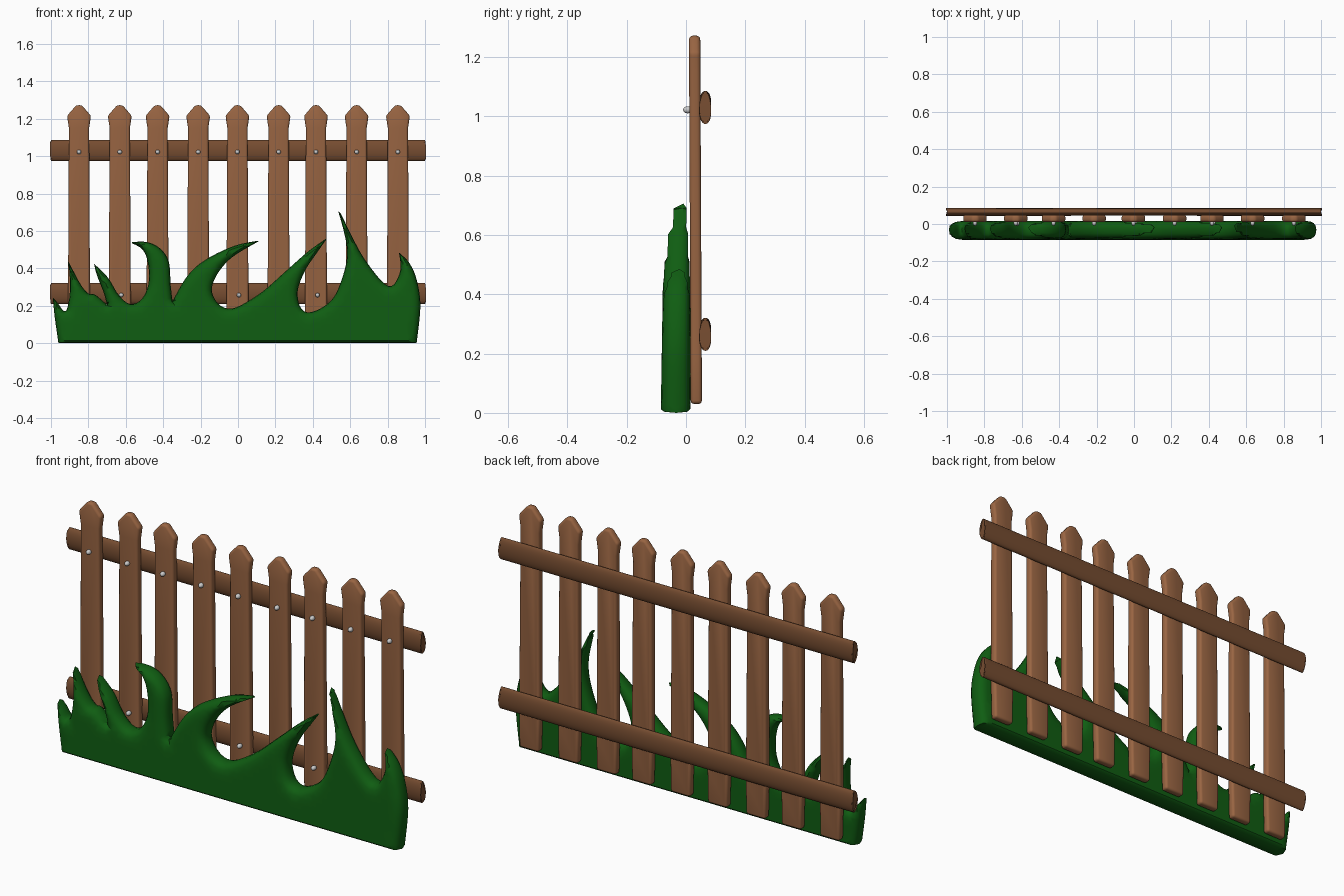
import bpy, bmesh, math
from mathutils import Vector, geometry

if "Cube" in bpy.data.objects:
    bpy.data.objects.remove(bpy.data.objects["Cube"])


def material(name, rgb):
    m = bpy.data.materials.new(name)
    m.diffuse_color = (*rgb, 1)
    m.use_nodes = True
    m.node_tree.nodes["Principled BSDF"].inputs["Base Color"].default_value = m.diffuse_color
    return m


WOOD = material("picket_wood", (0.32, 0.13, 0.055))
DARK = material("rail_wood", (0.18, 0.073, 0.03))
GREEN = material("grass_green", (0.005, 0.11, 0.006))


def finish(bm, name, mat=None):
    bmesh.ops.recalc_face_normals(bm, faces=bm.faces[:])
    me = bpy.data.meshes.new(name)
    bm.to_mesh(me)
    bm.free()
    ob = bpy.data.objects.new(name, me)
    bpy.context.collection.objects.link(ob)
    if mat:
        me.materials.append(mat)
    bpy.ops.object.select_all(action='DESELECT')
    ob.select_set(True)
    bpy.context.view_layer.objects.active = ob
    bpy.ops.object.shade_smooth_by_angle(angle=math.radians(40))
    return ob


def round_edges(bm, width, min_angle):
    edges = [e for e in bm.edges if e.calc_face_angle(0) > min_angle]
    bmesh.ops.bevel(bm, geom=edges, offset=width, segments=3, profile=0.5,
                    affect='EDGES', clamp_overlap=True)


# Pickets: pointed board outline, extruded, rounded, leaning slightly forward
HALF = [(0.055, 0.03), (0.059, 0.2), (0.054, 1.15), (0.064, 1.215), (0.015, 1.272)]
OUTLINE = HALF + [(-x, z) for x, z in reversed(HALF)]


def picket(i, cx):
    bm = bmesh.new()
    face = bm.faces.new([bm.verts.new((x, 0.016, z)) for x, z in OUTLINE])
    new = bmesh.ops.extrude_face_region(bm, geom=[face])["geom"]
    bmesh.ops.translate(bm, vec=(0, 0.038, 0),
                        verts=[v for v in new if isinstance(v, bmesh.types.BMVert)])
    bmesh.ops.recalc_face_normals(bm, faces=bm.faces[:])
    round_edges(bm, 0.012, 0.5)
    for v in bm.verts:
        v.co.y -= 0.006 * v.co.z / 1.27
        v.co.x += cx
    finish(bm, f"picket_{i}", WOOD)


# Nails: small domed heads
def nail(name, x, z):
    bm = bmesh.new()
    bmesh.ops.create_uvsphere(bm, u_segments=12, v_segments=8, radius=1)
    for v in bm.verts:
        v.co = Vector((x + v.co.x * 0.012, 0.006 + v.co.y * 0.016, z + v.co.z * 0.012))
    finish(bm, name)


CENTRES = [-0.85, -0.632, -0.43, -0.213, -0.003, 0.217, 0.417, 0.634, 0.855]
for i, cx in enumerate(CENTRES, 1):
    picket(i, cx)
    nail(f"upper_nail_{i}", cx, 1.022)
    nail(f"lower_nail_{i}", cx + 0.008, 0.257)

# Rails: long bars with an oval section
for name, z in (("upper_rail", 1.03), ("lower_rail", 0.265)):
    bm = bmesh.new()
    bmesh.ops.create_cone(bm, cap_ends=True, segments=28, radius1=1, radius2=1, depth=2)
    for v in bm.verts:
        v.co = Vector((v.co.z, 0.065 + v.co.y * 0.02, z + v.co.x * 0.056))
    round_edges(bm, 0.005, 1.0)
    finish(bm, name, DARK)

# Grass: smooth outline runs, each starting at a sharp tip or corner
RUNS = [
    [(-.96, 0)],
    [(.955, 0), (.975, .2), (.955, .34), (.915, .43)],
    [(.86, .485), (.87, .41), (.855, .35), (.82, .305), (.765, .335), (.67, .46), (.60, .59)],
    [(.52, .755), (.56, .62), (.583, .5), (.57, .39), (.515, .25), (.44, .185), (.37, .165),
     (.33, .2), (.32, .285), (.36, .39), (.42, .48)],
    [(.48, .565), (.375, .49), (.25, .38), (.13, .275), (.01, .2), (-.055, .185),
     (-.11, .215), (-.14, .285), (-.11, .37), (-.03, .46)],
    [(.12, .55), (-.02, .52), (-.175, .445), (-.27, .36)],
    [(-.35, .225), (-.36, .31), (-.37, .435), (-.415, .505), (-.485, .54)],
    [(-.58, .54), (-.51, .5), (-.48, .42), (-.48, .31), (-.52, .23), (-.58, .21),
     (-.64, .26), (-.695, .35)],
    [(-.77, .425), (-.755, .365), (-.72, .275)],
    [(-.70, .205), (-.765, .26), (-.8, .265), (-.845, .32)],
    [(-.91, .445), (-.9, .365), (-.9, .26), (-.915, .18), (-.935, .175), (-.96, .21)],
    [(-.99, .245), (-.98, .14)],
]


def spline(run, end):
    p = [Vector(q) for q in run + [end]]
    p = [p[0]] + p + [p[-1]]
    out = []
    for a, b, c, d in zip(p, p[1:], p[2:], p[3:]):
        n = max(3, round((c - b).length / 0.02))
        for k in range(n):
            t = k / n
            out.append(0.5 * (2 * b + (c - a) * t + (2 * a - 5 * b + 4 * c - d) * t * t
                              + (3 * b - a - 3 * c + d) * t ** 3))
    return out


rim = []
for i, run in enumerate(RUNS):
    rim += spline(run, RUNS[(i + 1) % len(RUNS)][0])
segs = [(a.x, a.y, b.x - a.x, b.y - a.y) for a, b in zip(rim, rim[1:] + rim[:1])]


def depth_inside(x, z):
    """Inside flag, distance to the outline, distance with a squarer base."""
    inside, best, soft = False, 9.0, 9.0
    for ax, az, dx, dz in segs:
        px, pz = x - ax, z - az
        if (pz < 0) != (pz < dz) and px < dx * pz / dz:
            inside = not inside
        t = min(1, max(0, (px * dx + pz * dz) / (dx * dx + dz * dz)))
        d = math.hypot(px - dx * t, pz - dz * t)
        best = min(best, d)
        soft = min(soft, d * 4 if az == 0 and dz == 0 else d)
    return inside, best, soft


pts, depths = list(rim), [0.0] * len(rim)


def add_point(p, clearance):
    inside, d, soft = depth_inside(p.x, p.y)
    if inside and d >= clearance:
        pts.append(p)
        depths.append(soft)


for i, p in enumerate(rim):
    t = (rim[(i + 1) % len(rim)] - rim[i - 1]).normalized()
    for off in (0.004, 0.013, 0.028):
        add_point(p + Vector((-t.y, t.x)) * off, off * 0.93)
for i in range(67):
    for j in range(26):
        add_point(Vector((-0.99 + i * 0.03, 0.01 + j * 0.03)), 0.04)

vs, _, faces, orig, _, _ = geometry.delaunay_2d_cdt(
    pts, [], [list(range(len(rim)))], 1, 1e-6)

# Puff the flat shape out to a rounded front and a flatter back
bm = bmesh.new()
front, back = [], []
for v, src in zip(vs, orig):
    d = min(1, depths[src[0]] / 0.055) if src else 0
    t = (1 - (1 - d) ** 2.5) ** 0.4
    h = v.y / 0.755
    mid = -0.033 + 0.028 * h * h
    f = bm.verts.new((v.x, mid + (-0.085 + 0.012 * h - mid) * t, v.y))
    front.append(f)
    back.append(f if d == 0 else bm.verts.new((v.x, mid + (0.015 - mid) * t, v.y)))
for tri in faces:
    if any(front[k] is not back[k] for k in tri):
        bm.faces.new([front[k] for k in tri])
        bm.faces.new([back[k] for k in reversed(tri)])
bmesh.ops.delete(bm, geom=[v for v in bm.verts if not v.link_faces], context='VERTS')
grass = finish(bm, "grass", GREEN)
grass.data.shade_smooth()
